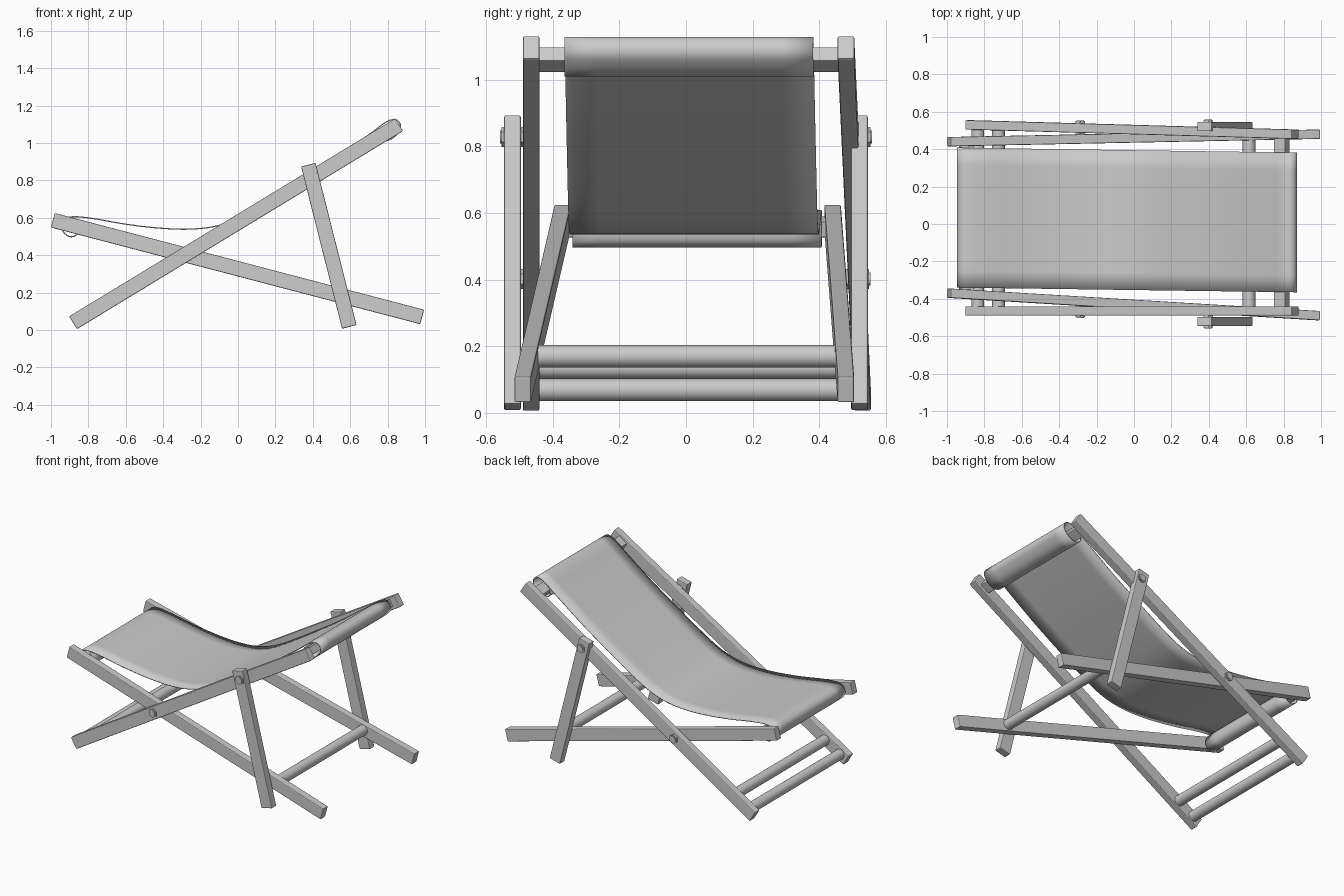
import bpy, bmesh, math
from mathutils import Vector

cube = bpy.data.objects.get("Cube")
if cube:
    bpy.data.objects.remove(cube, do_unlink=True)

# One plain grey for wood, bolts and cloth
GREY = (0.6, 0.6, 0.6, 1)
mat = bpy.data.materials.new("plain_grey")
mat.use_nodes = True
mat.diffuse_color = GREY
bsdf = next(n for n in mat.node_tree.nodes if n.type == 'BSDF_PRINCIPLED')
bsdf.inputs["Base Color"].default_value = GREY


def finish(name, bm, bevel=0, smooth=False):
    bmesh.ops.recalc_face_normals(bm, faces=bm.faces)
    mesh = bpy.data.meshes.new(name)
    bm.to_mesh(mesh)
    bm.free()
    mesh.materials.append(mat)
    obj = bpy.data.objects.new(name, mesh)
    bpy.context.scene.collection.objects.link(obj)
    if bevel:
        mod = obj.modifiers.new("soft_edges", 'BEVEL')
        mod.width = bevel
        mod.segments = 2
    if smooth:
        bpy.ops.object.select_all(action='DESELECT')
        obj.select_set(True)
        bpy.context.view_layer.objects.active = obj
        bpy.ops.object.shade_smooth_by_angle(angle=math.radians(40))
    return obj


def beam(name, start, end, width=0.08, thick=0.05):
    """Squared timber between two points, ends cut square in the side plane."""
    a, b = Vector(start), Vector(end)
    along = Vector((b.x - a.x, 0, b.z - a.z)).normalized()
    across = Vector((-along.z, 0, along.x)) * width / 2
    side = Vector((0, thick / 2, 0))
    bm = bmesh.new()
    rings = [[bm.verts.new(p + across * i + side * j)
              for i, j in ((1, 1), (1, -1), (-1, -1), (-1, 1))] for p in (a, b)]
    for k in range(4):
        n = (k + 1) % 4
        bm.faces.new((rings[0][k], rings[0][n], rings[1][n], rings[1][k]))
    bm.faces.new(rings[0])
    bm.faces.new(rings[1])
    return finish(name, bm, bevel=0.005)


def rod(name, x, z, y0, y1, radius=0.034, sides=24):
    """Round or hexagonal bar lying along y."""
    bm = bmesh.new()
    bmesh.ops.create_cone(bm, cap_ends=True, segments=sides,
                          radius1=radius, radius2=radius, depth=abs(y1 - y0))
    for v in bm.verts:
        v.co = Vector((x + v.co.x, (y0 + y1) / 2 + v.co.z, z + v.co.y))
    return finish(name, bm, smooth=sides > 8)


def smooth_path(points, steps=6):
    """Catmull-Rom curve through the points."""
    pts = [Vector(p) for p in points]
    pts = [2 * pts[0] - pts[1]] + pts + [2 * pts[-1] - pts[-2]]
    out = []
    for p0, p1, p2, p3 in zip(pts, pts[1:], pts[2:], pts[3:]):
        for s in range(steps):
            t = s / steps
            out.append(0.5 * (2 * p1 + (p2 - p0) * t
                              + (2 * p0 - 5 * p1 + 4 * p2 - p3) * t ** 2
                              + (3 * p1 - p0 - 3 * p2 + p3) * t ** 3))
    return out + [pts[-2]]


# Side rails: back rails, seat rails and prop legs (slightly splayed)
beam("left_back_rail", (-0.882, 0.53, 0.039), (0.862, 0.48, 1.098))
beam("right_back_rail", (-0.882, -0.465, 0.039), (0.862, -0.465, 1.098))
beam("left_seat_rail", (-0.99, 0.44, 0.587), (0.985, 0.48, 0.07))
beam("right_seat_rail", (-0.99, -0.37, 0.587), (0.985, -0.49, 0.07))
for name, y in (("left", 0.521), ("right", -0.521)):
    beam(name + "_prop_leg", (0.376, y, 0.884), (0.595, y, 0.017))

# Round crossbars
rod("lower_crossbar", -0.835, 0.069, -0.46, 0.51)
rod("upper_crossbar", -0.725, 0.136, -0.46, 0.51)
rod("rear_crossbar", 0.615, 0.17, -0.45, 0.45)


# Squared bars carrying the cloth
def cloth_bar(name, x, z, slope, y0, y1, width=0.07, height=0.048):
    bm = bmesh.new()
    bmesh.ops.create_cube(bm, size=1)
    c, s = math.cos(slope), math.sin(slope)
    for v in bm.verts:
        u, w = v.co.x * width, v.co.z * height
        v.co = Vector((x + u * c - w * s, (y0 + y1) / 2 + v.co.y * (y1 - y0),
                       z + u * s + w * c))
    finish(name, bm, bevel=0.004)


cloth_bar("top_cloth_bar", 0.79, 1.06, math.radians(31.3), -0.45, 0.46)
cloth_bar("front_cloth_bar", -0.897, 0.558, math.radians(-14.7), -0.36, 0.425)

# Pivot bolts: hexagonal heads with a round tip
for name, x, z, y_in, y_out in (
        ("left_seat_bolt", -0.288, 0.402, 0.44, 0.55),
        ("right_seat_bolt", -0.288, 0.402, -0.41, -0.498),
        ("left_prop_bolt", 0.397, 0.828, 0.47, 0.554),
        ("right_prop_bolt", 0.397, 0.828, -0.46, -0.554)):
    rod(name, x, z, y_in, y_out, radius=0.03, sides=6)
    rod(name + "_tip", x, z, y_in, y_out + math.copysign(0.004, y_out), radius=0.02)

# Cloth sling wrapped round both bars
profile = [(-0.865, 0.59), (-0.85, 0.55), (-0.86, 0.512), (-0.895, 0.499),
           (-0.93, 0.52), (-0.944, 0.56), (-0.928, 0.592), (-0.88, 0.606),
           (-0.78, 0.597), (-0.6, 0.566), (-0.42, 0.545), (-0.25, 0.54),
           (-0.1, 0.56), (0.05, 0.62), (0.3, 0.772), (0.5, 0.902),
           (0.7, 1.045), (0.785, 1.108), (0.835, 1.126), (0.864, 1.108),
           (0.866, 1.07), (0.825, 1.025), (0.775, 1.013), (0.742, 1.035),
           (0.748, 1.07)]
bm = bmesh.new()
rows = []
COLUMNS = 8
for p in smooth_path(profile):
    t = (p.x + 0.94) / 1.8
    low, high = -0.34 - 0.025 * t, 0.408 - 0.026 * t
    rows.append([bm.verts.new((p.x, low + (high - low) * i / COLUMNS, p.y))
                 for i in range(COLUMNS + 1)])
for r0, r1 in zip(rows, rows[1:]):
    for i in range(COLUMNS):
        bm.faces.new((r0[i], r0[i + 1], r1[i + 1], r1[i]))
sling = finish("cloth_sling", bm, smooth=True)
solid = sling.modifiers.new("cloth_thickness", 'SOLIDIFY')
solid.thickness = 0.006
solid.offset = 0
